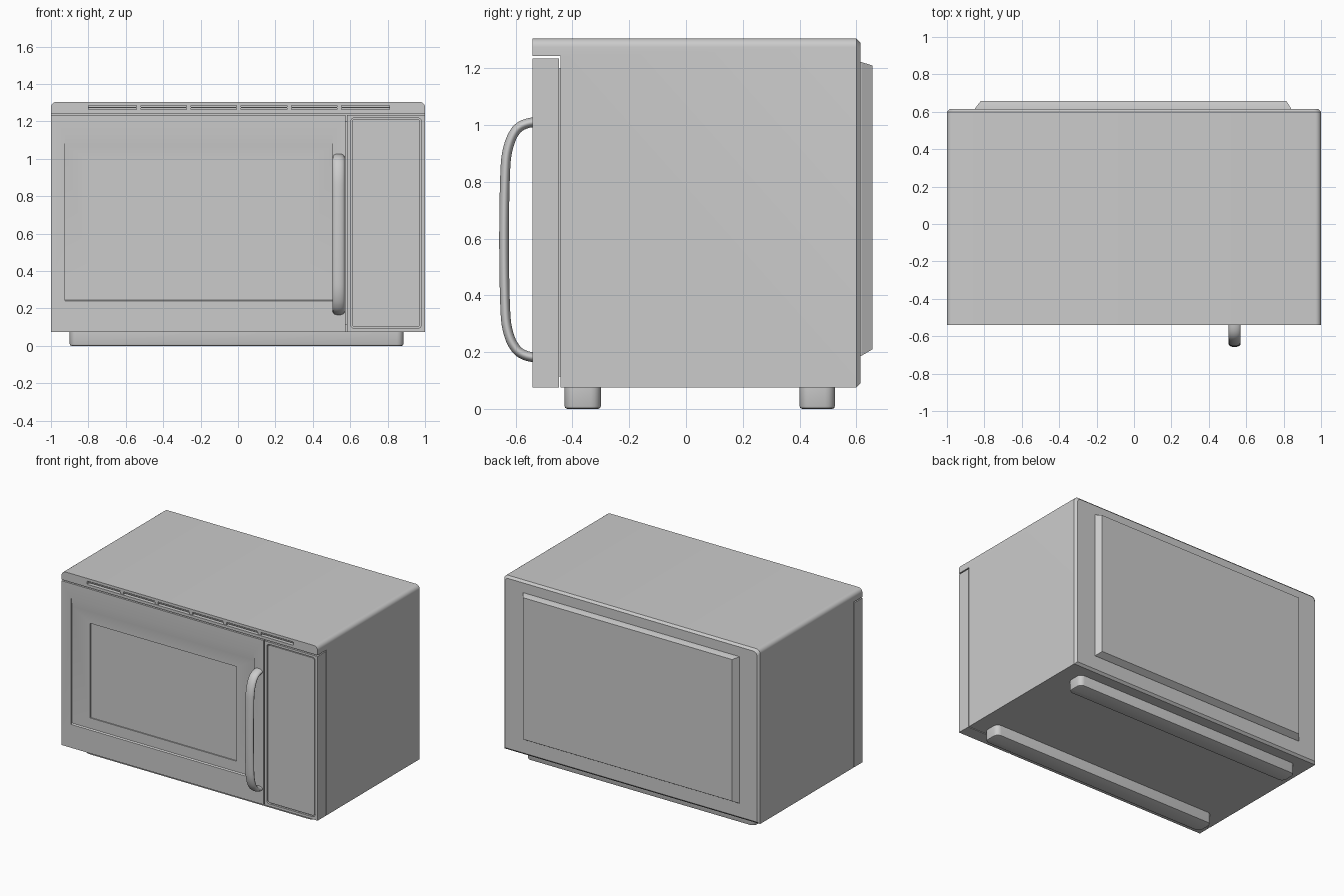
import bpy, bmesh, math
from mathutils import Vector

cube = bpy.data.objects.get("Cube")
if cube:
    bpy.data.objects.remove(cube, do_unlink=True)

grey = bpy.data.materials.new("light grey")
grey.use_nodes = True
colour = (0.6, 0.6, 0.6, 1)
grey.diffuse_color = colour
grey.node_tree.nodes["Principled BSDF"].inputs["Base Color"].default_value = colour


def loft(name, rings):
    """Solid from a list of matching closed rings of 3D points."""
    bm = bmesh.new()
    vs = [[bm.verts.new(p) for p in r] for r in rings]
    n = len(rings[0])
    for a, b in zip(vs, vs[1:]):
        for i in range(n):
            j = (i + 1) % n
            bm.faces.new((a[i], a[j], b[j], b[i]))
    bm.faces.new(vs[0])
    bm.faces.new(vs[-1])
    bmesh.ops.recalc_face_normals(bm, faces=bm.faces)
    mesh = bpy.data.meshes.new(name)
    bm.to_mesh(mesh)
    bm.free()
    ob = bpy.data.objects.new(name, mesh)
    bpy.context.collection.objects.link(ob)
    mesh.materials.append(grey)
    return ob


def rect(x0, x1, z0, z1, r_top=0.0, r_low=0.0, seg=6):
    """Front outline (x, z), with rounded top and bottom corners."""
    pts = []
    for cx, cz, sx, sz, r, start in ((x1, z1, -1, -1, r_top, 0), (x0, z1, 1, -1, r_top, 90),
                                     (x0, z0, 1, 1, r_low, 180), (x1, z0, -1, 1, r_low, 270)):
        for i in range(seg + 1 if r else 1):
            a = math.radians(start + 90 * i / seg)
            pts.append((cx + sx * r + r * math.cos(a), cz + sz * r + r * math.sin(a)))
    return pts


def slab(name, outline, y0, y1):
    return loft(name, [[(x, y, z) for x, z in outline] for y in (y0, y1)])


def box(name, x0, x1, y0, y1, z0, z1):
    return slab(name, rect(x0, x1, z0, z1), y0, y1)


def activate(ob):
    bpy.ops.object.select_all(action='DESELECT')
    ob.select_set(True)
    bpy.context.view_layer.objects.active = ob


def cut(ob, *cutters):
    for c in cutters:
        m = ob.modifiers.new("cut", 'BOOLEAN')
        m.operation = 'DIFFERENCE'
        m.solver = 'EXACT'
        m.object = c
        activate(ob)
        bpy.ops.object.modifier_apply(modifier=m.name)
        bpy.data.objects.remove(c, do_unlink=True)


def bevel(ob, width, seg, test):
    bm = bmesh.new()
    bm.from_mesh(ob.data)
    edges = [e for e in bm.edges if test(*[v.co for v in e.verts])]
    bmesh.ops.bevel(bm, geom=edges, offset=width, segments=seg, profile=0.5, affect='EDGES')
    bm.to_mesh(ob.data)
    bm.free()


FRONT, SEAM, BACK = -0.54, -0.442, 0.615

# Casing with rounded top corners and a chamfered back rim
outline = rect(-1, 1, 0.075, 1.305, r_top=0.03)
small = [(x * 0.985, 0.69 + (z - 0.69) * 0.976) for x, z in outline]
casing = loft("casing", [[(x, FRONT, z) for x, z in outline],
                         [(x, 0.6, z) for x, z in outline],
                         [(x, BACK, z) for x, z in small]])
cut(casing, box("notch", -1.2, 1.2, -0.7, SEAM, 0, 1.243))

# Vent slot under the front of the top, with recessed dividers
cut(casing, slab("vent_cut", rect(-0.8, 0.81, 1.263, 1.286, 0.004, 0.004, 3), -0.6, FRONT + 0.03))
for i in range(1, 6):
    x = -0.8 + 1.61 * i / 6
    box(f"vent_divider_{i}", x - 0.012, x + 0.012, FRONT + 0.006, FRONT + 0.032, 1.26, 1.288)
box("vent_slat", -0.8, 0.81, FRONT + 0.012, FRONT + 0.032, 1.271, 1.278)

# Mounting core hidden in the seam behind the door
box("door_mount", -0.96, 0.96, -0.47, SEAM + 0.01, 0.115, 1.2)

# Door with a shallow sunken field and a window sunk a little further
door = box("door", -1, 0.576, FRONT, SEAM - 0.006, 0.075, 1.235)
field = [(-0.6, 0.24), (FRONT, 0.24), (FRONT + 0.01, 0.246), (FRONT + 0.01, 1.07),
         (FRONT, 1.13), (-0.6, 1.13)]
cut(door,
    loft("field_cut", [[(x, y, z) for y, z in field] for x in (-0.925, 0.505)]),
    box("window_cut", -0.785, 0.36, -0.6, FRONT + 0.018, 0.32, 0.988))

# Control panel: framed column with an inset plate
panel = box("control_column", 0.584, 1, FRONT, SEAM - 0.006, 0.075, 1.235)
cut(panel, slab("panel_cut", rect(0.603, 0.98, 0.093, 1.219, 0.02, 0.02), -0.6, FRONT + 0.014))
slab("control_plate", rect(0.61, 0.973, 0.1, 1.212, 0.015, 0.015), FRONT + 0.004, FRONT + 0.02)

# Back cover with sloping sides
base, face = rect(-0.85, 0.84, 0.187, 1.222), rect(-0.82, 0.815, 0.21, 1.21)
loft("back_cover", [[(x, BACK - 0.01, z) for x, z in base],
                    [(x, BACK + 0.003, z) for x, z in base],
                    [(x, 0.657, z) for x, z in face]])

# Two long foot rails
for name, y0, y1 in (("front_foot_rail", -0.428, -0.3), ("back_foot_rail", 0.4, 0.525)):
    rail = box(name, -0.9, 0.885, y0, y1, 0, 0.08)
    bevel(rail, 0.035, 4, lambda a, b: abs(a.z - b.z) > 0.05)
    bevel(rail, 0.01, 2, lambda a, b: max(a.z, b.z) < 0.001)

# Handle: flattened tube bent in a long bow
curve = bpy.data.curves.new("handle", 'CURVE')
curve.dimensions = '3D'
curve.bevel_depth = 0.0175
curve.bevel_resolution = 5
curve.resolution_u = 10
curve.use_fill_caps = True
path = [(-0.52, 1.011, -0.535, 1.011, -0.557, 1.011), (-0.605, 0.973, -0.59, 1.0, -0.62, 0.95),
        (-0.635, 0.87, -0.632, 0.91, -0.638, 0.83), (-0.641, 0.595, -0.641, 0.72, -0.641, 0.47),
        (-0.635, 0.32, -0.638, 0.36, -0.632, 0.28), (-0.605, 0.22, -0.62, 0.24, -0.59, 0.193),
        (-0.52, 0.181, -0.557, 0.181, -0.51, 0.181)]
spline = curve.splines.new('BEZIER')
spline.bezier_points.add(len(path) - 1)
for i, (p, (y, z, ly, lz, ry, rz)) in enumerate(zip(spline.bezier_points, path)):
    p.handle_left_type = p.handle_right_type = 'FREE'
    p.co = (0, y, z)
    p.handle_left = (0, -0.51, 1.011) if i == 0 else (0, ly, lz)
    p.handle_right = (0, ry, rz)
curve.materials.append(grey)
handle = bpy.data.objects.new("handle", curve)
bpy.context.collection.objects.link(handle)
handle.location.x = 0.538
handle.scale.x = 1.85
activate(handle)
bpy.ops.object.convert(target='MESH')

# Soft shading on curved parts, crisp edges elsewhere
for ob in list(bpy.context.collection.objects):
    if ob.type == 'MESH' and grey.name in ob.data.materials:
        activate(ob)
        bpy.ops.object.shade_smooth_by_angle(angle=math.radians(30))
